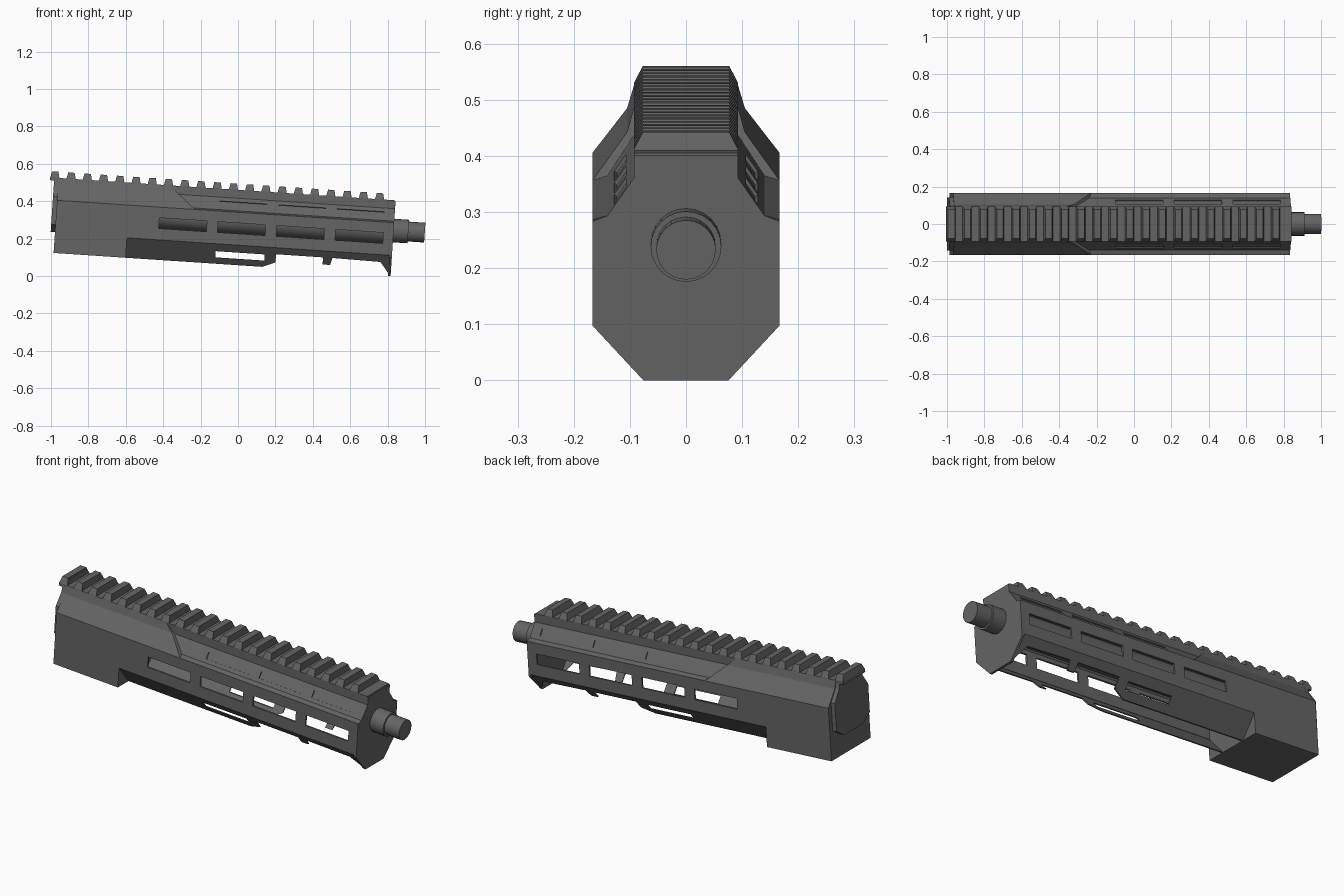
import bpy, bmesh, math
from mathutils import Matrix, Vector

cube = bpy.data.objects.get("Cube")
if cube:
    bpy.data.objects.remove(cube, do_unlink=True)

GREY = (0.13, 0.13, 0.13, 1)
mat = bpy.data.materials.new("dark grey metal")
mat.use_nodes = True
mat.diffuse_color = GREY
mat.node_tree.nodes["Principled BSDF"].inputs["Base Color"].default_value = GREY

# Everything is built level along x, then tipped muzzle-down
TILT = Matrix.Rotation(math.radians(3.8), 4, 'Y')


def make(name, bm, cutters=()):
    """Finish a mesh, link it and subtract cutters."""
    bmesh.ops.recalc_face_normals(bm, faces=bm.faces)
    mesh = bpy.data.meshes.new(name)
    bm.to_mesh(mesh)
    bm.free()
    mesh.materials.append(mat)
    ob = bpy.data.objects.new(name, mesh)
    bpy.context.collection.objects.link(ob)
    if cutters:
        for c in cutters:
            mod = ob.modifiers.new("cut", 'BOOLEAN')
            mod.operation, mod.solver, mod.object = 'DIFFERENCE', 'EXACT', c
        deps = bpy.context.evaluated_depsgraph_get()
        ob_mesh = bpy.data.meshes.new_from_object(ob.evaluated_get(deps))
        ob.modifiers.clear()
        ob.data = ob_mesh
    return ob


def sweep(bm, start, offset):
    """Extrude a polygon of 3D points by an offset."""
    verts = [bm.verts.new(p) for p in start]
    face = bm.faces.new(verts)
    new = bmesh.ops.extrude_face_region(bm, geom=[face], use_keep_orig=True)
    moved = [v for v in new["geom"] if isinstance(v, bmesh.types.BMVert)]
    bmesh.ops.translate(bm, verts=moved, vec=Vector(offset))


def prism(bm, profile, x0, x1):
    sweep(bm, [(x0, y, z) for y, z in profile], (x1 - x0, 0, 0))


def flip(profile):
    return [(-y, z) for y, z in reversed(profile)]


def both(half):
    return half + flip(half)


def solid(name, profile, x0, x1):
    bm = bmesh.new()
    prism(bm, profile, x0, x1)
    return make(name, bm)


parts, cutters = [], []
STEP, FRONT, REAR, SIDE = -0.606, 0.814, -0.992, 0.167
upper = [(SIDE, 0.34), (0.105, 0.42), (0.093, 0.46)]

# Slot cutters through both side walls
bm = bmesh.new()
for i in range(4):
    x = -0.44 + 0.315 * i
    prism(bm, [(-0.2, 0.226), (0.2, 0.226), (0.2, 0.283), (-0.2, 0.283)], x, x + 0.255)
side_cut = make("side_slot_cutter", bm)

# Recess cutters with a slanted rear end
bm = bmesh.new()
recess = [(0.22, 0.325), (0.14, 0.348), (0.093, 0.415), (0.093, 0.48), (0.22, 0.48)]
for prof in (recess, flip(recess)):
    verts = [(-0.36 + 1.2 * (0.43 - z), y, z) for y, z in prof]
    sweep(bm, verts, (1.5, 0, 0))
recess_cut = make("recess_cutter", bm)

# Shallow slot cutters on the upper facets
bm = bmesh.new()
slot = [(0.123, 0.362), (0.136, 0.369), (0.115, 0.399), (0.102, 0.392)]
for i in range(3):
    x = -0.125 + 0.315 * i
    for prof in (slot, flip(slot)):
        prism(bm, prof, x, x + 0.255)
upper_cut = make("upper_slot_cutter", bm)
cutters += [side_cut, recess_cut, upper_cut]

# Slotted shell, open underneath
outer = [(SIDE, 0.165)] + upper
inner = [(0.157, 0.165), (0.157, 0.305), (0.075, 0.4)]
ring = both(outer) + [(-y, z) for y, z in inner] + inner[::-1]
bm = bmesh.new()
prism(bm, ring, STEP, FRONT - 0.006)
parts.append(make("handguard_shell", bm, cutters))

# Rear block, rear cap and front end plate
parts.append(solid("rear_block", both([(SIDE, 0.058)] + upper), REAR, STEP))
cap = [(0.08, 0.17), (0.142, 0.21), (0.142, 0.36), (0.1, 0.42), (0.09, 0.46), (0.077, 0.485)]
parts.append(solid("rear_cap", both(cap), -1.015, REAR))
plate = [(0.076, 0.054), (SIDE, 0.152), (SIDE, 0.338), (0.14, 0.348),
         (0.093, 0.415), (0.093, 0.456)]
parts.append(solid("front_plate", both(plate), FRONT - 0.014, FRONT))

# Slanted lower walls with a window, a tab and a front spur
outline = [(STEP, 0.165), (FRONT - 0.004, 0.165), (FRONT - 0.004, 0.056), (0.755, 0.126),
           (0.497, 0.13), (0.487, 0.092), (0.447, 0.092), (0.447, 0.13),
           (0.195, 0.13), (0.195, 0.086), (0.125, 0.058), (STEP, 0.058)]
bm = bmesh.new()
prism(bm, [(-0.3, 0.092), (0.3, 0.092), (0.3, 0.125), (-0.3, 0.125)], -0.128, 0.135)
window_cut = make("window_cutter", bm)
cutters.append(window_cut)
for side, label in ((1, "back"), (-1, "front")):
    bm = bmesh.new()
    pts = [(x, side * (SIDE - 0.85 * (0.165 - z)), z) for x, z in outline]
    sweep(bm, pts, (0, -0.008 * side, 0))
    parts.append(make(label + "_lower_wall", bm, [window_cut]))

# Row of rail teeth with sloped flanks
bm = bmesh.new()
for i in range(21):
    x = -1.012 + 0.087 * i
    levels = [(0.026, 0.093, 0.445), (0.024, 0.093, 0.462), (0.017, 0.077, 0.493)]
    loops = []
    for half, w, z in levels:
        corners = [(-half, -w), (half, -w), (half, w), (-half, w)]
        loops.append([bm.verts.new((x + dx, y, z)) for dx, y in corners])
    for lo, hi in zip(loops, loops[1:]):
        for k in range(4):
            n = (k + 1) % 4
            bm.faces.new((lo[k], lo[n], hi[n], hi[k]))
    bm.faces.new(loops[0][::-1])
    bm.faces.new(loops[-1])
parts.append(make("rail_teeth", bm))


# Inner barrel, collar and muzzle
def tube(name, x0, x1, radius):
    bm = bmesh.new()
    place = Matrix.Translation(((x0 + x1) / 2, 0, 0.298)) @ Matrix.Rotation(math.pi / 2, 4, 'Y')
    bmesh.ops.create_cone(bm, cap_ends=True, segments=24, radius1=radius, radius2=radius,
                          depth=x1 - x0, matrix=place)
    ob = make(name, bm)
    ob.data.shade_smooth()
    ob.data.set_sharp_from_angle(angle=math.radians(40))
    parts.append(ob)


tube("inner_barrel", STEP, FRONT - 0.01, 0.075)
tube("barrel_collar", FRONT - 0.01, 0.893, 0.063)
tube("muzzle", 0.89, 0.981, 0.053)

for c in cutters:
    bpy.data.objects.remove(c, do_unlink=True)
for ob in parts:
    ob.data.transform(TILT)
